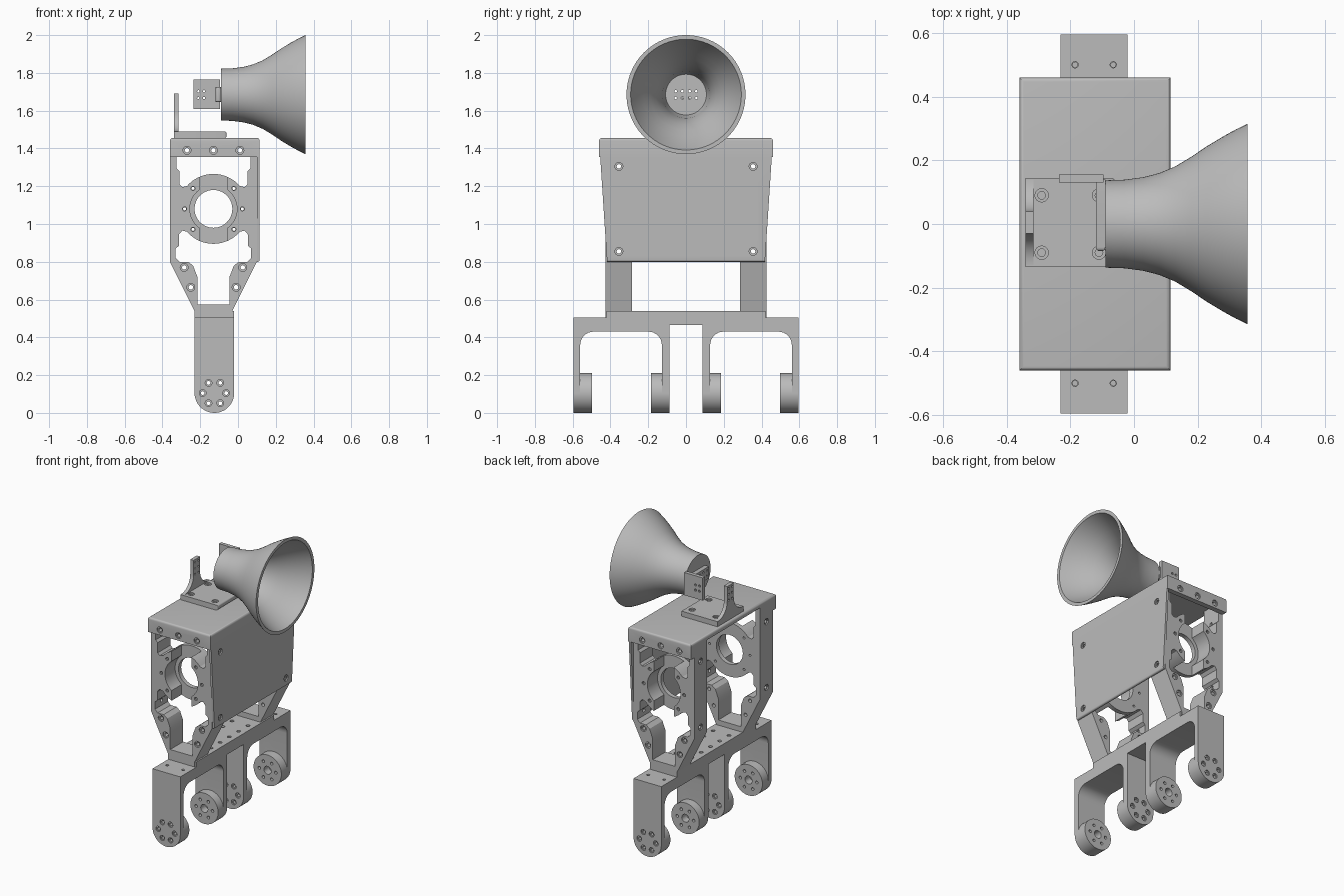
import bpy, bmesh
from math import sin, cos, pi, radians
from mathutils import Vector

cube = bpy.data.objects.get("Cube")
if cube:
    bpy.data.objects.remove(cube, do_unlink=True)

grey = bpy.data.materials.new("plain_grey")
grey.use_nodes = True
grey.diffuse_color = (0.5, 0.5, 0.5, 1)
grey.node_tree.nodes["Principled BSDF"].inputs["Base Color"].default_value = (0.5, 0.5, 0.5, 1)

C = -0.13          # centre plane of the end frames and legs
HORN_Z = 1.685
RING_Z = 1.08
parts = []


def finish(name, bm, keep=True):
    bmesh.ops.recalc_face_normals(bm, faces=bm.faces)
    mesh = bpy.data.meshes.new(name)
    bm.to_mesh(mesh)
    bm.free()
    mesh.materials.append(grey)
    ob = bpy.data.objects.new(name, mesh)
    bpy.context.scene.collection.objects.link(ob)
    if keep:
        parts.append(ob)
    return ob


def prism(name, pts, axis, a, b, keep=True):
    """Extrude a 2D outline along an axis from a to b."""
    place = {"x": lambda p, q, t: (t, p, q),
             "y": lambda p, q, t: (p, t, q),
             "z": lambda p, q, t: (p, q, t)}[axis]
    bm = bmesh.new()
    lo = [bm.verts.new(place(p, q, a)) for p, q in pts]
    hi = [bm.verts.new(place(p, q, b)) for p, q in pts]
    bm.faces.new(lo)
    bm.faces.new(hi)
    for i in range(len(pts)):
        j = (i + 1) % len(pts)
        bm.faces.new((lo[i], lo[j], hi[j], hi[i]))
    return finish(name, bm, keep)


def box(name, x, y, z, keep=True):
    return prism(name, [(x[0], y[0]), (x[1], y[0]), (x[1], y[1]), (x[0], y[1])],
                 "z", z[0], z[1], keep)


def lathe(name, pts, origin, direction, seg=24, keep=True):
    """Revolve (distance, radius) points around a direction and cap both ends."""
    q = Vector((0, 0, 1)).rotation_difference(Vector(direction))
    bm = bmesh.new()
    rings = []
    for t, r in pts:
        rings.append([bm.verts.new(Vector(origin) + q @ Vector(
            (r * cos(2 * pi * k / seg), r * sin(2 * pi * k / seg), t))) for k in range(seg)])
    for u, v in zip(rings, rings[1:]):
        for k in range(seg):
            j = (k + 1) % seg
            bm.faces.new((u[k], u[j], v[j], v[k]))
    bm.faces.new(rings[0])
    bm.faces.new(rings[-1])
    return finish(name, bm, keep)


def hole(pos, direction, depth, r=0.012, head=0.021):
    """Counterbored screw hole cutter."""
    return lathe("hole_cutter", [(-0.01, head), (0.008, head), (0.008, r), (depth, r)],
                 pos, direction, 16, False)


def cut(ob, cutters):
    bm = bmesh.new()
    for c in cutters:
        bm.from_mesh(c.data)
        bpy.data.objects.remove(c, do_unlink=True)
    tool = finish("cutter", bm, False)
    tool.hide_render = True
    mod = ob.modifiers.new("cut", "BOOLEAN")
    mod.operation, mod.solver, mod.object = "DIFFERENCE", "EXACT", tool
    bpy.context.view_layer.update()
    deps = bpy.context.evaluated_depsgraph_get()
    mesh = bpy.data.meshes.new_from_object(ob.evaluated_get(deps))
    ob.modifiers.clear()
    ob.data = mesh
    bpy.data.objects.remove(tool, do_unlink=True)


def round_edges(ob, test, width):
    bm = bmesh.new()
    bm.from_mesh(ob.data)
    edges = [e for e in bm.edges if all(test(v.co) for v in e.verts)]
    bmesh.ops.bevel(bm, geom=edges, offset=width, segments=4, profile=0.5, affect="EDGES")
    bm.to_mesh(ob.data)
    bm.free()


def arc(cx, cy, r, a0, a1, n=8):
    return [(cx + r * cos(radians(a0 + (a1 - a0) * k / n)),
             cy + r * sin(radians(a0 + (a1 - a0) * k / n))) for k in range(n + 1)]


def mirrored(half, c=0.0):
    """Close a half outline by reflecting it about a vertical line."""
    return [(c + p, q) for p, q in half] + [(c - p, q) for p, q in reversed(half) if abs(p) > 1e-5]


# Base bridge with two arches
half = [(0, 0.465), (0.088, 0.465), (0.088, 0.105), (0.128, 0.105)]
half += arc(0.198, 0.36, 0.07, 180, 90) + arc(0.49, 0.36, 0.07, 90, 0)
half += [(0.56, 0.105), (0.595, 0.105), (0.595, 0.505), (0.42, 0.505), (0.42, 0.54), (0, 0.54)]
base = prism("base_bridge", mirrored(half), "x", C - 0.1, C + 0.11)
LEG_X = C + 0.005
cut(base, [hole((LEG_X + dx, y, 0.54), (0, 0, -1), 0.05, 0.009, 0.013)
           for dx in (-0.06, 0.06) for y in (-0.2, -0.1, 0, 0.1, 0.2)])
cut(base, [hole((LEG_X + dx, y, 0.505), (0, 0, -1), 0.04, 0.008, 0.01)
           for dx in (-0.06, 0.06) for y in (-0.5, 0.5)])


# Wheel hubs at the leg ends
def hub_holes(y, d):
    return [hole((LEG_X + 0.062 * cos(k * pi / 3), y, 0.105 + 0.062 * sin(k * pi / 3)),
                 (0, d, 0), 0.13, 0.01, 0.018) for k in range(6)]


for s, side in ((-1, "front"), (1, "rear")):
    for y, d, pos in ((0.595 * s, -s, "outer"), (0.088 * s, s, "inner")):
        hub = lathe(f"{side}_{pos}_hub", [(0, 0.105), (0.098, 0.105)],
                    (LEG_X, y, 0.105), (0, d, 0), 48)
        cut(hub, hub_holes(y, d))
        cut(hub, [lathe("bore", [(0.045, 0.027), (0.12, 0.027)], (LEG_X, y, 0.105),
                        (0, d, 0), 20, False)])
        cut(base, hub_holes(y, d))

# End frames with motor rings
outline = mirrored([(-0.23, 1.425), (-0.23, 0.8), (-0.1, 0.54), (-0.1, 0.5)], C)
upper = [(-0.195, 1.5), (-0.195, 1.295), (-0.18, 1.28), (-0.18, 1.21), (-0.165, 1.195)]
upper += arc(0, RING_Z, 0.185, 139, 90)
lower = [(-0.165, 0.965), (-0.182, 0.945), (-0.182, 0.885), (-0.2, 0.87), (-0.2, 0.82),
         (-0.18, 0.8), (-0.135, 0.8), (-0.108, 0.78), (-0.085, 0.72), (-0.085, 0.575)]
lower = list(reversed(arc(0, RING_Z, 0.185, 221, 270))) + lower
for s, side in ((-1, "front"), (1, "rear")):
    frame = prism(f"{side}_end_frame", outline, "y", 0.285 * s, 0.425 * s)
    cut(frame, [prism("opening", mirrored(h, C), "y", 0.2 * s, 0.5 * s, False)
                for h in (upper, lower)])
    cut(frame, [lathe("pocket", [(0.27, 0.1), (0.315, 0.1), (0.315, 0.125), (0.45, 0.125)],
                      (C, 0, RING_Z), (0, s, 0), 48, False)])
    cut(frame, [box("slot", (C - 0.075, C + 0.075), sorted((0.315 * s, 0.45 * s)),
                    (0.87, 1.29), False)])
    screws = [hole((C + m * dx, 0.425 * s, z), (0, -s, 0), 0.2)
              for m in (-1, 1) for dx, z in ((0.155, 0.77), (0.12, 0.665))]
    screws += [hole((C + 0.153 * cos(a * pi / 4), 0.425 * s, RING_Z + 0.153 * sin(a * pi / 4)),
                    (0, -s, 0), 0.2, 0.008, 0.011) for a in (-1, 0, 1, 3, 4, 5)]
    screws += [hole((x, 0.355 * s, z), (d, 0, 0), 0.07)
               for x, d in ((C - 0.23, 1), (C + 0.23, -1)) for z in (0.855, 1.305)]
    cut(frame, screws)

# Top cover with end flanges
cover = box("top_cover", (-0.36, 0.115), (-0.46, 0.46), (1.355, 1.455))
round_edges(cover, lambda v: v.z > 1.45 and (abs(v.y) > 0.4 or v.x > 0.1), 0.014)
cut(cover, [box("inside", (-0.5, 0.1), (-0.425, 0.425), (1.2, 1.425), False)])
cut(cover, [hole((x, 0.46 * s, 1.39), (0, -s, 0), 0.06)
            for x in (C - 0.14, C, C + 0.14) for s in (-1, 1)])

# Tapered side panel
panel = prism("side_panel", mirrored([(-0.418, 0.8), (-0.457, 1.4)]), "x", 0.1, 0.115)
round_edges(panel, lambda v: v.x > 0.11 and v.z < 0.81, 0.01)
cut(panel, [hole((0.115, y, z), (-1, 0, 0), 0.04) for y in (-0.355, 0.355) for z in (0.855, 1.305)])

# Mounting plate and flared upright
plate = box("mount_plate", (-0.34, -0.06), (-0.135, 0.145), (1.455, 1.49))
round_edges(plate, lambda v: v.x > -0.1, 0.012)
cut(plate, [hole((x, y, 1.49), (0, 0, -1), 0.025) for x in (-0.29, -0.11) for y in (-0.09, 0.09)])
flare = [(-0.14, 1.47), (-0.14, 1.49)] + arc(-0.135, 1.59, 0.1, -90, 0) + [(-0.035, 1.69)]
upright = prism("mount_upright", mirrored(flare, 0.005), "x", -0.34, -0.315)
cut(upright, [hole((-0.34, 0.005 + y, z), (1, 0, 0), 0.05, 0.006, 0.008)
              for y in (-0.018, 0.018) for z in (1.59, 1.63, 1.67)])

# Horn bracket: a square tab and an arm behind the horn
tab = box("horn_bracket_tab", (-0.235, -0.095), (0.13, 0.155), (1.61, 1.765))
cut(tab, [hole((x, 0.155, HORN_Z + z), (0, -1, 0), 0.05, 0.006, 0.008)
          for x in (-0.21, -0.18) for z in (-0.018, 0.018)])
arm = box("horn_bracket_arm", (-0.12, -0.09), (-0.085, 0.14), (1.645, 1.725))
round_edges(arm, lambda v: v.y < 0, 0.012)

# Horn: outer flare, rim, inner flare and back wall
flare = [(-0.09, 0.137), (-0.03, 0.139), (0.03, 0.147), (0.08, 0.16), (0.13, 0.181),
         (0.18, 0.211), (0.23, 0.245), (0.28, 0.275), (0.32, 0.297), (0.357, 0.315)]
bell = flare + [(x, r - 0.022) for x, r in reversed(flare[1:])] + [(-0.06, 0.108)]
horn = lathe("horn", bell, (0, 0, HORN_Z), (1, 0, 0), 96)
for ob in (arm, horn):
    cut(ob, [lathe("pin_hole", [(-0.15, 0.007), (0, 0.007)], (0, y, HORN_Z + z), (1, 0, 0), 12, False)
             for y in (-0.055, -0.019, 0.019, 0.055) for z in (-0.018, 0.018)])

# Smooth curved walls, keep edges sharp
bpy.ops.object.select_all(action="DESELECT")
for ob in parts:
    ob.select_set(True)
bpy.context.view_layer.objects.active = horn
bpy.ops.object.shade_smooth_by_angle(angle=radians(30))
